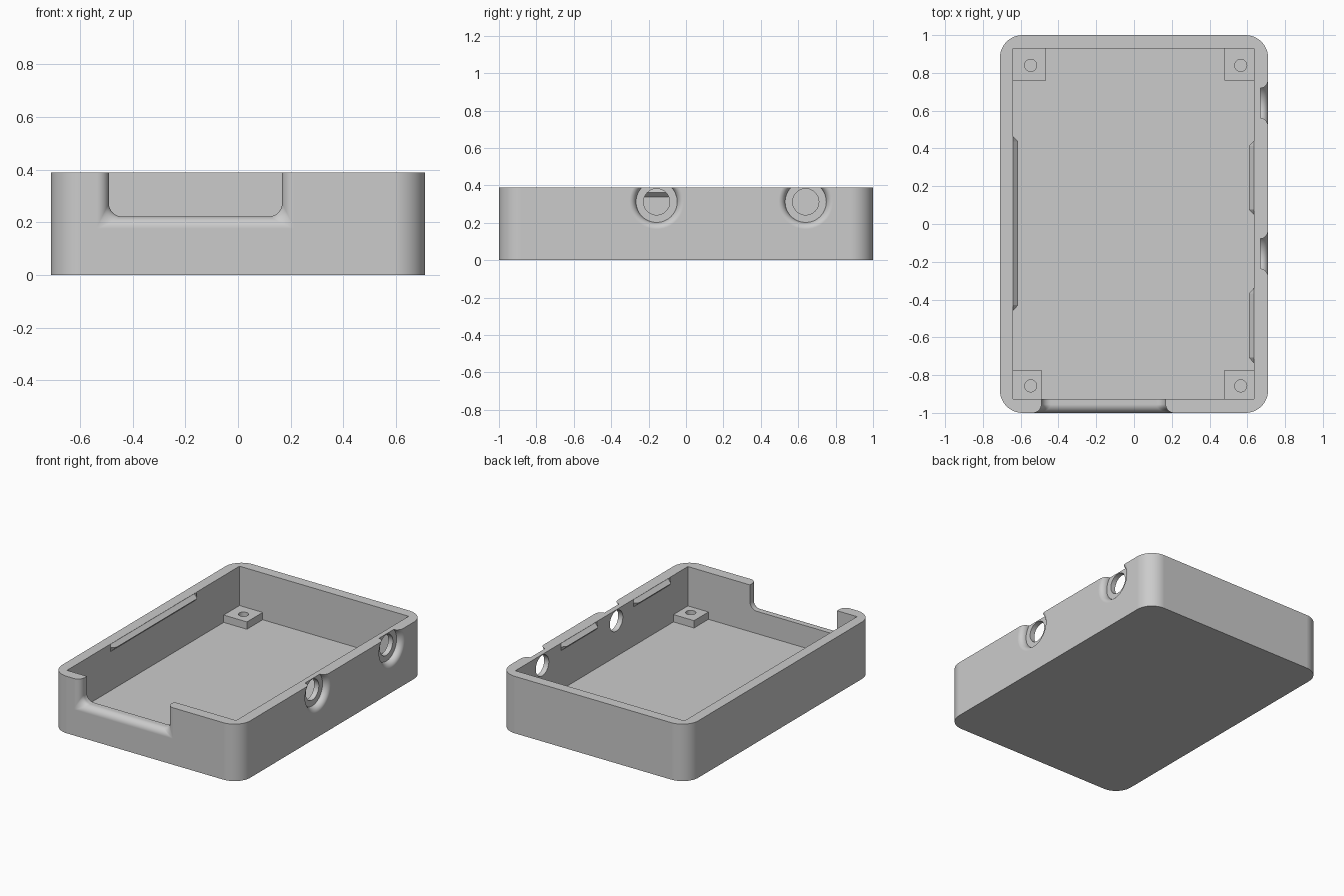
import bpy, bmesh
from math import cos, sin, pi

if "Cube" in bpy.data.objects:
    bpy.data.objects.remove(bpy.data.objects["Cube"], do_unlink=True)

H, WALL_X, FLOOR = 0.388, 0.71, 0.07
INNER_X0, INNER_X1, INNER_Y0, INNER_Y1 = -0.64, 0.635, -0.927, 0.93

grey = bpy.data.materials.new("plain grey")
grey.use_nodes = True
grey.diffuse_color = (0.6, 0.6, 0.6, 1)
grey.node_tree.nodes["Principled BSDF"].inputs["Base Color"].default_value = grey.diffuse_color


def loft(name, loops):
    """Closed solid through a row of loops with equal point counts."""
    bm = bmesh.new()
    rows = [[bm.verts.new(p) for p in loop] for loop in loops]
    n = len(rows[0])
    for a, b in zip(rows, rows[1:]):
        for i in range(n):
            j = (i + 1) % n
            bm.faces.new((a[i], a[j], b[j], b[i]))
    bm.faces.new(rows[0][::-1])
    bm.faces.new(rows[-1])
    bmesh.ops.recalc_face_normals(bm, faces=bm.faces)
    mesh = bpy.data.meshes.new(name)
    bm.to_mesh(mesh)
    bm.free()
    mesh.materials.append(grey)
    ob = bpy.data.objects.new(name, mesh)
    bpy.context.collection.objects.link(ob)
    return ob


def rect(x0, x1, y0, y1):
    return [(x0, y0), (x1, y0), (x1, y1), (x0, y1)]


def circle(x, y, r, n=48):
    return [(x + r * cos(2 * pi * i / n), y + r * sin(2 * pi * i / n)) for i in range(n)]


def arc(x, y, r, start, n=12):
    """Quarter arc, counter-clockwise."""
    return [(x + r * cos(start + pi / 2 * i / n), y + r * sin(start + pi / 2 * i / n))
            for i in range(n + 1)]


def prism(name, outline, z0, z1):
    return loft(name, [[(x, y, z) for x, y in outline] for z in (z0, z1)])


def apply_modifier(ob, mod):
    bpy.ops.object.select_all(action='DESELECT')
    ob.select_set(True)
    bpy.context.view_layer.objects.active = ob
    bpy.ops.object.modifier_apply(modifier=mod.name)


def cut(ob, cutter):
    cutter.hide_render = True
    mod = ob.modifiers.new("cut", 'BOOLEAN')
    mod.operation, mod.solver, mod.object = 'DIFFERENCE', 'EXACT', cutter
    apply_modifier(ob, mod)
    bpy.data.objects.remove(cutter, do_unlink=True)


def smooth(ob):
    bpy.ops.object.select_all(action='DESELECT')
    ob.select_set(True)
    bpy.context.view_layer.objects.active = ob
    bpy.ops.object.shade_smooth_by_angle(angle=pi / 6)
    mod = ob.modifiers.new("flat walls", 'WEIGHTED_NORMAL')
    mod.keep_sharp = True
    apply_modifier(ob, mod)


# Tray body: rounded block with a square-cornered cavity
R = 0.12
cx, cy = WALL_X - R, 1 - R
outline = (arc(cx, cy, R, 0) + arc(-cx, cy, R, pi / 2)
           + arc(-cx, -cy, R, pi) + arc(cx, -cy, R, 3 * pi / 2))
tray = prism("tray_body", outline, 0, H)
cut(tray, prism("cavity", rect(INNER_X0, INNER_X1, INNER_Y0, INNER_Y1), FLOOR, 1))


# Front notch with a rounded-over outer lip
def notch_loop(y, grow):
    x0, x1, z0 = -0.49 - grow, 0.167 + grow, 0.222 - grow
    r = 0.05 - grow
    pts = arc(x0 + r, z0 + r, r, pi) + arc(x1 - r, z0 + r, r, 3 * pi / 2)
    return [(x, y, z) for x, z in pts + [(x1, 0.6), (x0, 0.6)]]


LIP = 0.045
loops = [notch_loop(-0.85, 0)]
for i in range(11):
    a = pi / 2 * i / 10
    loops.append(notch_loop(-1 + LIP - LIP * sin(a), LIP - LIP * cos(a)))
loops.append(notch_loop(-1.1, LIP))
cut(tray, loft("notch", loops))

# Round ports in the left wall: through hole, recess and rounded-over rim
for y in (-0.157, 0.64):
    steps = [(0.6, 0.07), (0.67, 0.07), (0.67, 0.11)]
    for i in range(1, 11):
        a = pi / 2 * i / 10
        steps.append((0.67 + 0.04 * sin(a), 0.11 + 0.036 * (1 - cos(a))))
    steps.append((0.8, 0.146))
    cut(tray, loft("port", [[(x, py, pz) for py, pz in circle(y, 0.312, r)] for x, r in steps]))
smooth(tray)

# Corner screw posts, sunk slightly into the walls and floor
E = 0.01
for side, x0, x1, hx in (("right", INNER_X0 - E, -0.49, -0.547), ("left", 0.48, INNER_X1 + E, 0.565)):
    for end, y0, y1, hy in (("front", INNER_Y0 - E, -0.772, -0.857), ("back", 0.76, INNER_Y1 + E, 0.84)):
        if (side, end) == ("right", "back"):
            x1 = -0.465
        post = prism(f"{end}_{side}_post", rect(x0, x1, y0, y1), FLOOR - E, 0.12)
        cut(post, prism("screw_hole", circle(hx, hy, 0.032, 32), 0, 0.3))
        smooth(post)


# Snap ridges under the rim: wedge section with tapered ends
def ridge(name, wall, inward, y0, y1):
    zs = (0.337, 0.363, H - 0.001)
    depth, taper = 0.027, 0.027

    def section(y, d):
        return [(wall - inward * 0.01, y, zs[0]), (wall + inward * 0.0005, y, zs[0]),
                (wall + inward * d, y, zs[1]), (wall + inward * 0.0005, y, zs[2]),
                (wall - inward * 0.01, y, zs[2])]
    loft(name, [section(y0, 0.001), section(y0 + taper, depth),
                section(y1 - taper, depth), section(y1, 0.001)])


ridge("right_ridge", INNER_X0, 1, -0.457, 0.463)
ridge("left_front_ridge", INNER_X1, -1, -0.735, -0.34)
ridge("left_back_ridge", INNER_X1, -1, 0.05, 0.44)
